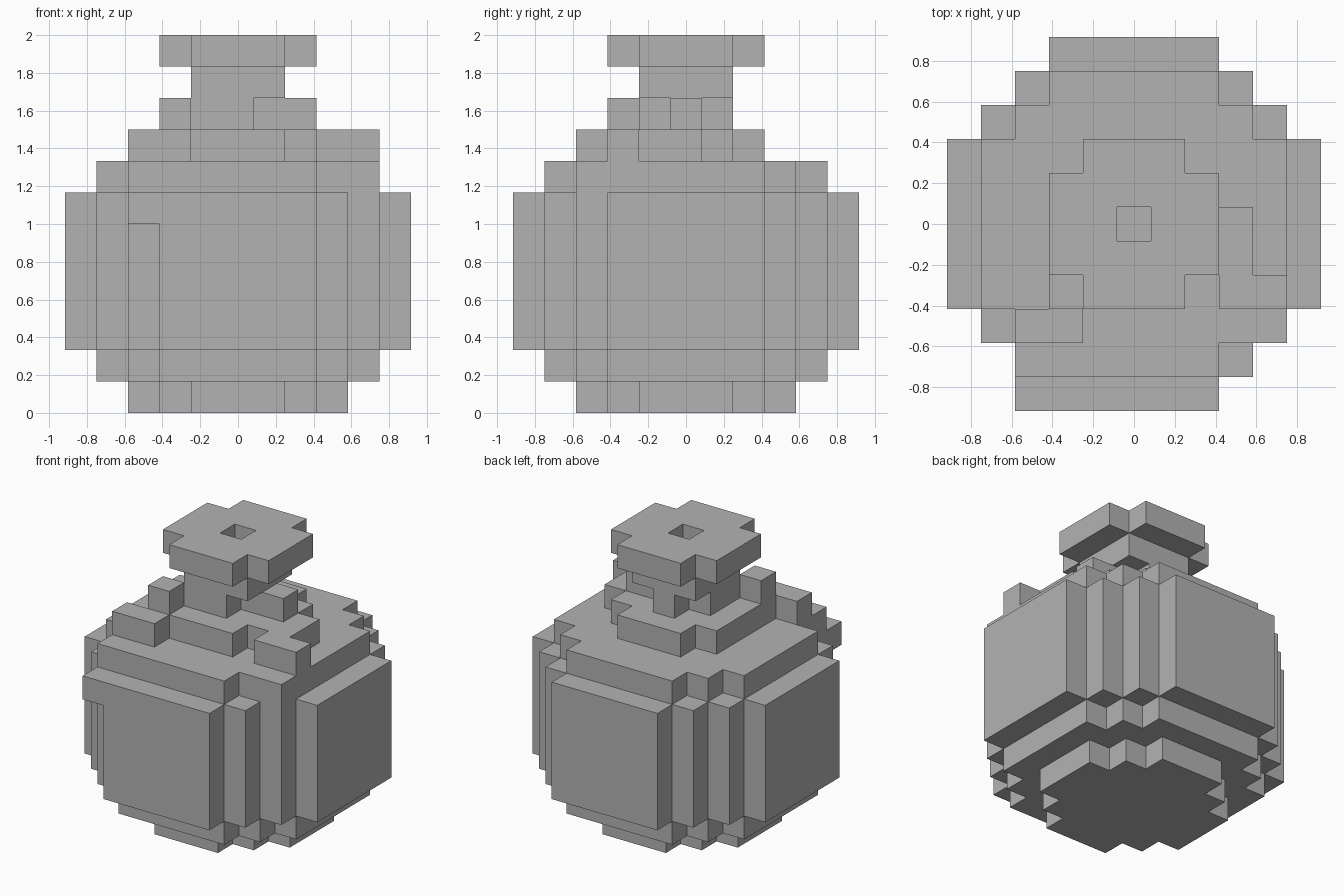
import bpy
import bmesh
from mathutils import Vector

if "Cube" in bpy.data.objects:
    bpy.data.objects.remove(bpy.data.objects["Cube"], do_unlink=True)

CELL = 1 / 6
AXES = [Vector((1, 0, 0)), Vector((0, 1, 0)), Vector((0, 0, 1))]

# One plain clay colour
clay = bpy.data.materials.new("grey_clay")
clay.use_nodes = True
clay.diffuse_color = (0.45, 0.45, 0.45, 1)
clay.node_tree.nodes["Principled BSDF"].inputs["Base Color"].default_value = (0.45, 0.45, 0.45, 1)


def disc(radius, reach, layers):
    """Blocky disc: a square with stepped corners, repeated on several layers."""
    span = range(-radius, radius + 1)
    return {(x, y, z) for z in layers for x in span for y in span
            if abs(x) + abs(y) <= reach}


def build(name, cells, solid):
    """Make the outer skin of a group of cells, with coplanar faces merged."""
    bm = bmesh.new()
    for cell in cells:
        centre = Vector(cell) + Vector((0, 0, 0.5))
        for a in range(3):
            for sign in (-1, 1):
                n = AXES[a] * sign
                if tuple(int(c) for c in Vector(cell) + n) in solid:
                    continue
                u = AXES[(a + 1) % 3] / 2
                v = AXES[(a + 2) % 3] / 2 * sign
                mid = centre + n / 2
                corners = (mid - u - v, mid + u - v, mid + u + v, mid - u + v)
                bm.faces.new([bm.verts.new(c * CELL) for c in corners])
    bmesh.ops.remove_doubles(bm, verts=bm.verts, dist=0.001)
    bmesh.ops.dissolve_limit(bm, angle_limit=0.01, verts=bm.verts, edges=bm.edges)
    mesh = bpy.data.meshes.new(name)
    bm.to_mesh(mesh)
    bm.free()
    mesh.materials.append(clay)
    bpy.context.collection.objects.link(bpy.data.objects.new(name, mesh))


# Hole down the middle of the neck
hole = {(0, 0, z) for z in range(8, 12)}

parts = {
    "foot": disc(3, 4, [0]),
    "lower_body": disc(4, 6, [1]),
    "belly": disc(5, 7, range(2, 7)),
    "upper_body": disc(4, 6, [7]),
    "shoulder": disc(2, 3, [8]) - hole,
    "neck": (disc(1, 1, [9]) | disc(1, 2, [10])) - hole,
    "lip": disc(2, 3, [11]) - hole,
    # Cord tied round the neck, with two loose ends over the shoulder
    "cord_knot": {(-1, -1, 9), (-2, -2, 9), (-2, -2, 8), (2, 0, 9)},
    "cord_right_end": {(-2, -3, 8), (-3, -3, 8), (-3, -4, 7), (-3, -5, 6)},
    "cord_left_end": {(3, 0, 8), (3, -1, 8), (3, -2, 8), (4, -2, 8), (4, -3, 7)},
}

solid = set().union(*parts.values())
for name, cells in parts.items():
    build(name, cells, solid)
